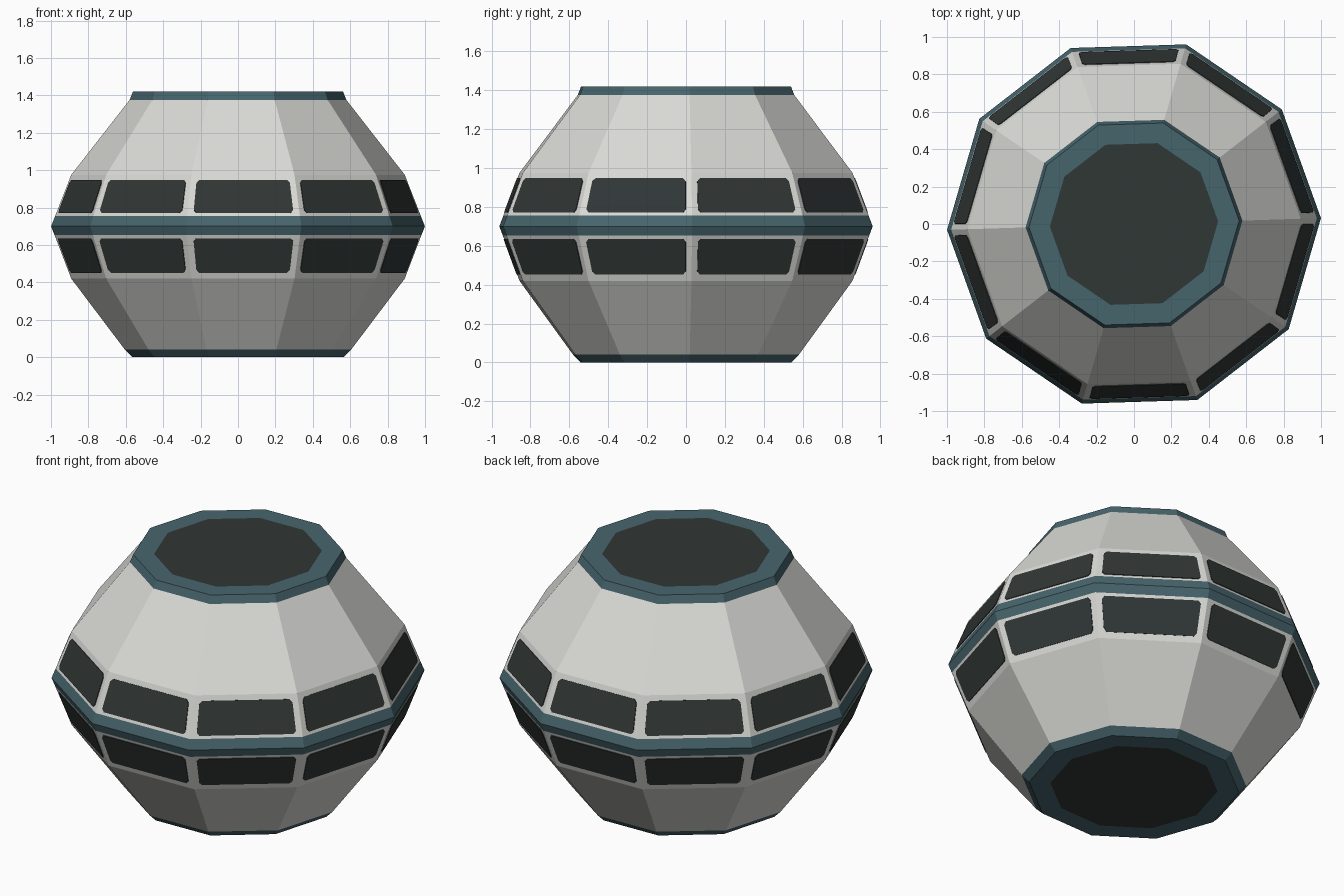
import bpy, bmesh, math
from mathutils import Vector

if "Cube" in bpy.data.objects:
    bpy.data.objects.remove(bpy.data.objects["Cube"])

SIDES = 10
TURN = math.radians(1.8)


def material(name, rgb):
    m = bpy.data.materials.new(name)
    m.diffuse_color = (*rgb, 1)
    m.use_nodes = True
    m.node_tree.nodes["Principled BSDF"].inputs["Base Color"].default_value = m.diffuse_color
    return m


CREAM = material("pale grey", (0.70, 0.70, 0.675))
TEAL = material("slate teal", (0.062, 0.130, 0.152))
DARK = material("dark glass", (0.030, 0.038, 0.036))


def corner(r, z, i):
    a = TURN + math.tau * i / SIDES
    return Vector((r * math.cos(a), r * math.sin(a), z))


def finish(bm, name, mats):
    bmesh.ops.recalc_face_normals(bm, faces=bm.faces)
    mesh = bpy.data.meshes.new(name)
    bm.to_mesh(mesh)
    bm.free()
    for m in mats:
        mesh.materials.append(m)
    ob = bpy.data.objects.new(name, mesh)
    bpy.context.collection.objects.link(ob)
    return ob


# Hull: ten-sided profile (radius, height, colour of the strip above it)
PROFILE = [(0.45, 0, 1), (0.565, 0, 1), (0.605, 0.04, 0), (0.892, 0.42, 0),
           (0.981, 0.652, 1), (1.0, 0.70, 1), (0.978, 0.755, 0),
           (0.892, 0.975, 0), (0.58, 1.375, 1), (0.562, 1.42, 1), (0.45, 1.42, 2)]
bm = bmesh.new()
rings = [[bm.verts.new(corner(r, z, i)) for i in range(SIDES)] for r, z, _ in PROFILE]
for k in range(len(rings) - 1):
    for i in range(SIDES):
        j = (i + 1) % SIDES
        f = bm.faces.new((rings[k][i], rings[k][j], rings[k + 1][j], rings[k + 1][i]))
        f.material_index = PROFILE[k][2]
# End hatches
for ring in (rings[0], rings[-1]):
    bm.faces.new(ring).material_index = 2
finish(bm, "hull", [CREAM, TEAL, DARK])


# Windows: thin plates with clipped corners on the strips beside the belt
def window_row(name, low, high, v0, v1):
    bm = bmesh.new()
    u0, u1, cu, cv = 0.055, 0.945, 0.025, 0.07
    outline = [(u0 + cu, v0), (u1 - cu, v0), (u1, v0 + cv), (u1, v1 - cv),
               (u1 - cu, v1), (u0 + cu, v1), (u0, v1 - cv), (u0, v0 + cv)]
    for i in range(SIDES):
        a, b = corner(*low, i), corner(*low, i + 1)
        d, c = corner(*high, i), corner(*high, i + 1)
        n = (b - a).cross(d - a).normalized()
        pts = [a.lerp(b, u).lerp(d.lerp(c, u), v) for u, v in outline]
        front = [bm.verts.new(p + n * 0.004) for p in pts]
        back = [bm.verts.new(p - n * 0.002) for p in pts]
        bm.faces.new(front)
        bm.faces.new(back[::-1])
        for k in range(len(pts)):
            m = (k + 1) % len(pts)
            bm.faces.new((front[k], back[k], back[m], front[m]))
    finish(bm, name, [DARK])


window_row("upper_windows", PROFILE[6][:2], PROFILE[7][:2], 0.07, 0.87)
window_row("lower_windows", PROFILE[3][:2], PROFILE[4][:2], 0.14, 0.93)
